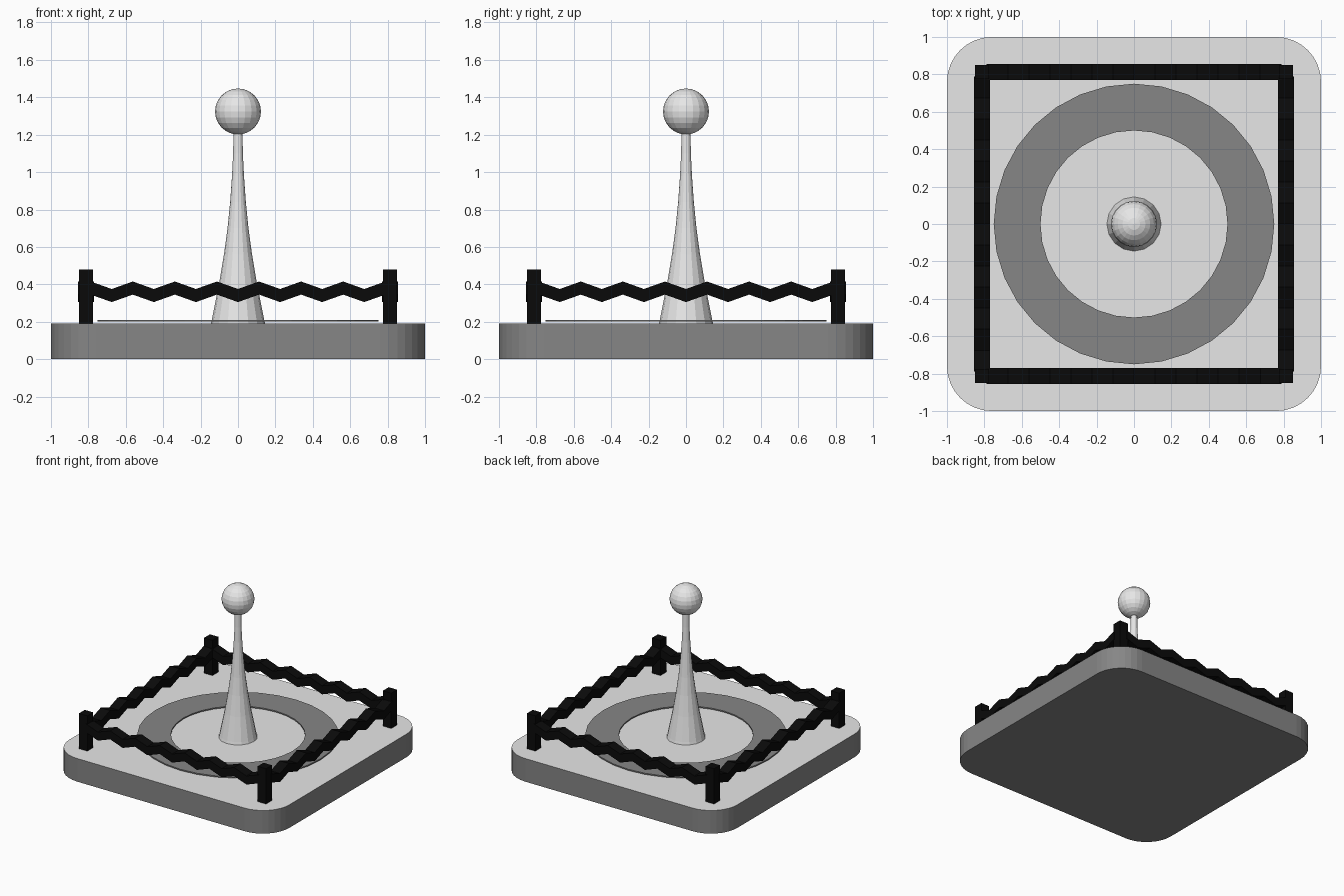
import bpy, bmesh, math
from mathutils import Matrix

if "Cube" in bpy.data.objects:
    bpy.data.objects.remove(bpy.data.objects["Cube"])


def material(name, v):
    m = bpy.data.materials.new(name)
    m.diffuse_color = (v, v, v, 1)
    m.use_nodes = True
    m.node_tree.nodes["Principled BSDF"].inputs["Base Color"].default_value = m.diffuse_color
    return m


LIGHT = material("light grey", 0.8)
DARK = material("dark grey", 0.24)
BLACK = material("black", 0.003)


def finish(name, bm, *mats):
    bmesh.ops.recalc_face_normals(bm, faces=bm.faces)
    me = bpy.data.meshes.new(name)
    bm.to_mesh(me)
    bm.free()
    for m in mats:
        me.materials.append(m)
    ob = bpy.data.objects.new(name, me)
    bpy.context.collection.objects.link(ob)
    return ob


def lathe(name, profile, sides, mat, phase=0.0, closed=False):
    """Revolve (radius, z) points about z; open profiles get end caps."""
    bm = bmesh.new()
    rings = [[bm.verts.new((r * math.cos(phase + math.tau * i / sides),
                            r * math.sin(phase + math.tau * i / sides), z))
              for i in range(sides)] for r, z in profile]
    pairs = list(zip(rings, rings[1:]))
    if closed:
        pairs.append((rings[-1], rings[0]))
    else:
        bm.faces.new(rings[0])
        bm.faces.new(rings[-1])
    for a, b in pairs:
        for i in range(sides):
            j = (i + 1) % sides
            bm.faces.new((a[i], a[j], b[j], b[i]))
    return finish(name, bm, mat)


# Base: rounded square slab, dark body with a light top face
R, H, STEPS = 0.24, 0.19, 8
bm = bmesh.new()
outline = []
for q, (sx, sy) in enumerate(((1, 1), (-1, 1), (-1, -1), (1, -1))):
    for k in range(STEPS + 1):
        a = math.pi / 2 * (q + k / STEPS)
        outline.append(bm.verts.new((sx * (1 - R) + R * math.cos(a),
                                     sy * (1 - R) + R * math.sin(a), 0)))
floor = bm.faces.new(outline)
ext = bmesh.ops.extrude_face_region(bm, geom=[floor], use_keep_orig=True)
bmesh.ops.translate(bm, vec=(0, 0, H),
                    verts=[g for g in ext["geom"] if isinstance(g, bmesh.types.BMVert)])
for f in bm.faces:
    f.material_index = int(f.calc_center_median().z > H - 0.001)
finish("base", bm, DARK, LIGHT)

# Flat ring around the spire
lathe("floor_ring", [(0.5, 0.2), (0.75, 0.2), (0.75, 0.21), (0.5, 0.21)], 32, DARK, closed=True)

# Flared spire and ball
lathe("spire", [(0.145, 0.19), (0.14, 0.21), (0.102, 0.4), (0.075, 0.56), (0.056, 0.7),
                (0.042, 0.84), (0.032, 0.98), (0.026, 1.1), (0.024, 1.23)], 16, LIGHT)
bm = bmesh.new()
bmesh.ops.create_uvsphere(bm, u_segments=20, v_segments=12, radius=0.123,
                          matrix=Matrix.Translation((0, 0, 1.324)))
finish("ball", bm, LIGHT)

# Fence: corner posts and zigzag rails, one of each per side
P, RAIL_W, RAIL_H, STEP = 0.8125, 0.085, 0.07, 0.1125
for side in range(4):
    turn = Matrix.Rotation(math.pi / 2 * side, 4, "Z")
    bm = bmesh.new()
    bmesh.ops.create_cube(bm, size=1, matrix=turn @ Matrix.Translation((P, -P, 0.335))
                          @ Matrix.Diagonal((0.076, 0.076, 0.29, 1)))
    finish(f"fence_post_{side + 1}", bm, BLACK)

    bm = bmesh.new()
    sections = []
    for i in range(-7, 8):
        z = 0.34 if i % 2 == 0 else 0.38
        sections.append([bm.verts.new((i * STEP, -P + dy * RAIL_W / 2, z + dz * RAIL_H / 2))
                         for dy, dz in ((-1, -1), (1, -1), (1, 1), (-1, 1))])
    for a, b in zip(sections, sections[1:]):
        for k in range(4):
            n = (k + 1) % 4
            bm.faces.new((a[k], a[n], b[n], b[k]))
    bm.faces.new(sections[0])
    bm.faces.new(sections[-1])
    bmesh.ops.transform(bm, matrix=turn, verts=bm.verts)
    finish(f"fence_rail_{side + 1}", bm, BLACK)
